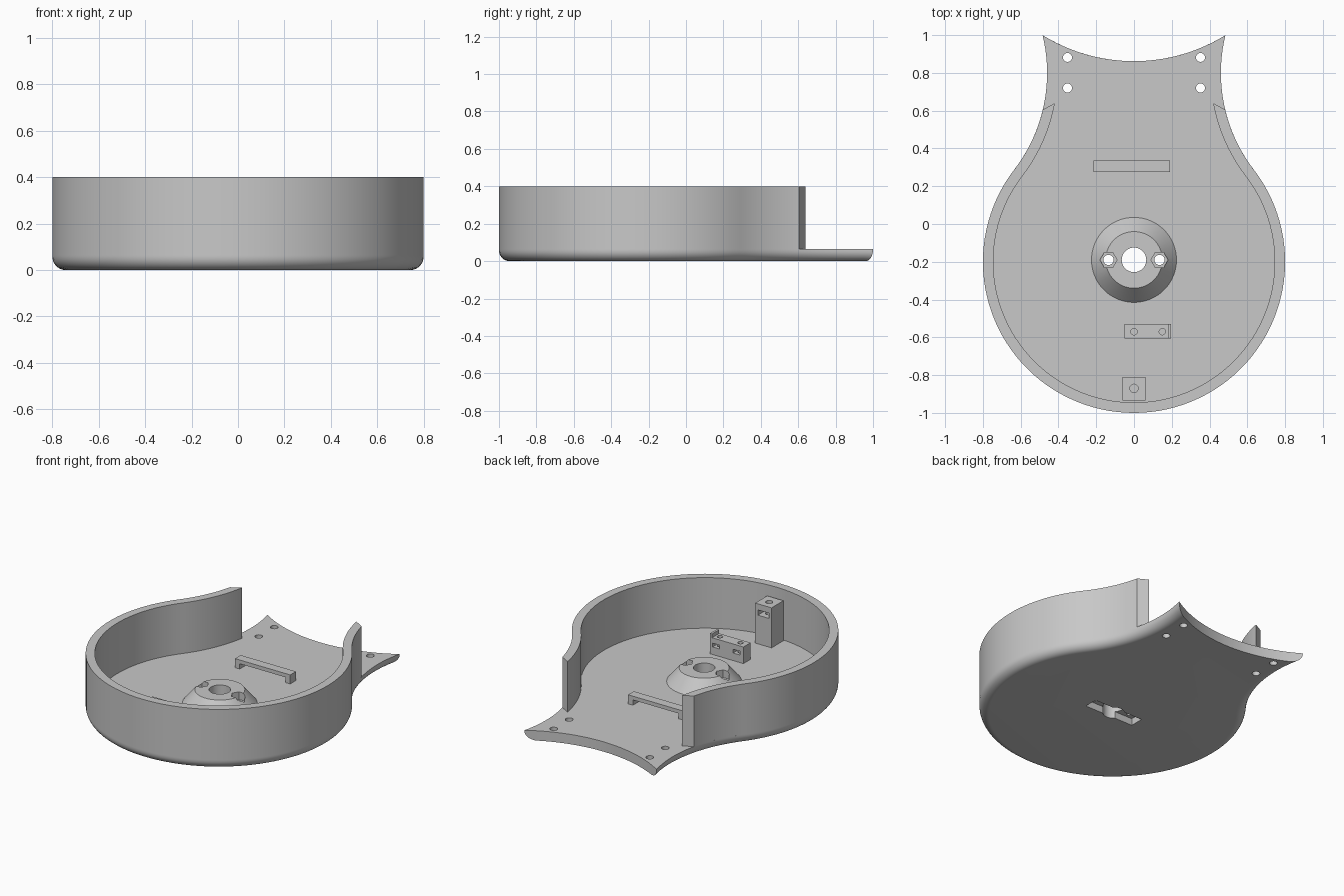
import bpy, bmesh
from math import sin, cos, pi, radians, sqrt, atan2, asin, hypot
from mathutils import Vector, Matrix

if "Cube" in bpy.data.objects:
    bpy.data.objects.remove(bpy.data.objects["Cube"], do_unlink=True)

grey = bpy.data.materials.new("plain grey")
grey.use_nodes = True
grey.diffuse_color = (0.58, 0.58, 0.58, 1)
grey.node_tree.nodes["Principled BSDF"].inputs["Base Color"].default_value = grey.diffuse_color

# Main dimensions
BOWL_Y, BOWL_R = -0.2, 0.8
NECK = Vector((1.3, 0.8))
NECK_R = 0.84
END_Y, END_R = 1.782, 0.92
FLOOR, TOP, FILLET, WALL = 0.065, 0.4, 0.058, 0.055
SHAFT = (0, -0.19)
NUT_X = 0.135


def new_object(name, bm):
    bmesh.ops.recalc_face_normals(bm, faces=bm.faces)
    mesh = bpy.data.meshes.new(name)
    bm.to_mesh(mesh)
    bm.free()
    mesh.materials.append(grey)
    obj = bpy.data.objects.new(name, mesh)
    bpy.context.collection.objects.link(obj)
    return obj


def loft(name, rings):
    """Closed solid through equal-length rings of 3D points."""
    bm = bmesh.new()
    loops = [[bm.verts.new(p) for p in ring] for ring in rings]
    count = len(loops[0])
    for low, high in zip(loops, loops[1:]):
        for i in range(count):
            j = (i + 1) % count
            bm.faces.new((low[i], low[j], high[j], high[i]))
    bm.faces.new(loops[0][::-1])
    bm.faces.new(loops[-1])
    return new_object(name, bm)


def box(name, x, y, z):
    bm = bmesh.new()
    size = Matrix.Diagonal((x[1] - x[0], y[1] - y[0], z[1] - z[0], 1))
    place = Matrix.Translation((sum(x) / 2, sum(y) / 2, sum(z) / 2))
    bmesh.ops.create_cube(bm, size=1, matrix=place @ size)
    return new_object(name, bm)


def rod(name, centre, z, r1, r2=None, sides=32):
    bm = bmesh.new()
    place = Matrix.Translation((*centre, sum(z) / 2)) @ Matrix.Rotation(pi / 2, 4, 'Z')
    bmesh.ops.create_cone(bm, cap_ends=True, segments=sides, radius1=r1,
                          radius2=r1 if r2 is None else r2,
                          depth=z[1] - z[0], matrix=place)
    return new_object(name, bm)


def cut(obj, cutters):
    for c in cutters:
        mod = obj.modifiers.new("cut", 'BOOLEAN')
        mod.operation, mod.solver, mod.object = 'DIFFERENCE', 'EXACT', c
        bpy.context.view_layer.objects.active = obj
        bpy.ops.object.modifier_apply(modifier=mod.name)


def discard(cutters):
    for c in cutters:
        bpy.data.objects.remove(c, do_unlink=True)


def side_path(d, end_y, n=40, m=20):
    """Half outline inset by d: bowl arc, then the concave neck up to end_y."""
    tangent = atan2(NECK.y - BOWL_Y, NECK.x)
    pts = []
    for i in range(n + 1):
        a = -pi / 2 + (tangent + pi / 2) * i / n
        pts.append(((BOWL_R - d) * cos(a), BOWL_Y + (BOWL_R - d) * sin(a)))
    r = NECK_R + d
    last = asin((end_y - NECK.y) / r)
    for i in range(1, m + 1):
        a = -tangent + (last + tangent) * i / m
        pts.append((NECK.x - r * cos(a), NECK.y + r * sin(a)))
    return pts


def corner_y(d):
    """Height at which the inset neck arc meets the end arc."""
    r, axis = NECK_R + d, Vector((0, END_Y)) - NECK
    dist = axis.length
    along = (dist * dist + r * r - END_R ** 2) / (2 * dist)
    h = sqrt(r * r - along * along)
    u = axis / dist
    options = [NECK + u * along + Vector((-u.y, u.x)) * h * s for s in (1, -1)]
    return min(options, key=lambda p: p.y).y


def plate_ring(d, z, n=14):
    half = side_path(d, corner_y(d))
    x, y = half[-1]
    a = atan2(x, END_Y - y)
    for i in range(1, n + 1):
        t = a * (1 - i / n)
        half.append((END_R * sin(t), END_Y - END_R * cos(t)))
    other = [(-px, py) for px, py in half[-2:0:-1]]
    return [(px, py, z) for px, py in half + other]


# Base plate with rounded lower edge
rings = []
for i in range(9):
    a = pi / 2 * i / 8
    rings.append(plate_ring(FILLET * (1 - sin(a)), FILLET * (1 - cos(a))))
rings.append(plate_ring(0, FLOOR))
base = loft("base_plate", rings)

# Curved wall, open at the neck
def wall_path(d, end_y):
    half = side_path(d, end_y)
    return [(-x, y) for x, y in half[:0:-1]] + half

section = wall_path(0, 0.605) + wall_path(WALL, 0.64)[::-1]
wall = loft("side_wall", [[(x, y, z) for x, y in section] for z in (FLOOR, TOP)])

# Raised hub with shaft hole, nut pockets and underside slot
hub = rod("centre_hub", SHAFT, (FLOOR, 0.155), 0.225, 0.15, 64)
through = [rod("shaft_cutter", SHAFT, (-0.1, 0.3), 0.065, sides=40)]
pockets = []
for s in (-1, 1):
    spot = (s * NUT_X, SHAFT[1])
    through.append(rod("screw_cutter", spot, (-0.1, 0.3), 0.027, sides=20))
    pockets.append(rod("nut_cutter", spot, (0.105, 0.3), 0.045, sides=6))
slot = box("slot_cutter", (-0.18, 0.18), (SHAFT[1] - 0.045, SHAFT[1] + 0.045), (-0.1, 0.045))
mounts = [rod("mount_cutter", (s * 0.352, y), (-0.1, 0.2), 0.024, sides=20)
          for s in (-1, 1) for y in (0.72, 0.882)]
cut(hub, through + pockets)
cut(base, through + [slot] + mounts)
discard(through + pockets + [slot] + mounts)

# Cable bridge on two feet
strap_y = (0.275, 0.335)
bridge = box("cable_bridge", (-0.215, 0.19), strap_y, (FLOOR, 0.125))
gap = box("gap_cutter", (-0.18, 0.155), (0.2, 0.4), (0, 0.1))
cut(bridge, [gap])
discard([gap])

# Small two-screw block with end lip
block = box("screw_block", (-0.05, 0.18), (-0.605, -0.53), (FLOOR, 0.175))
lip = box("block_lip", (0.18, 0.195), (-0.605, -0.53), (FLOOR, 0.2))
tools = []
for x in (0, 0.15):
    tools.append(rod("hole_cutter", (x, -0.57), (0.08, 0.3), 0.017, sides=20))
    tools.append(box("nut_slot_cutter", (x - 0.026, x + 0.026), (-0.59, -0.5), (0.115, 0.14)))
cut(block, tools)
discard(tools)

# Tall screw post against the wall
post = box("screw_post", (-0.06, 0.06), (-0.935, -0.81), (FLOOR, 0.33))
tools = [rod("hole_cutter", (0, -0.87), (0.2, 0.5), 0.022, sides=20),
         box("nut_slot_cutter", (-0.04, 0.04), (-0.91, -0.7), (0.255, 0.29))]
cut(post, tools)
discard(tools)

# Smooth curved surfaces, crisp edges
bpy.ops.object.select_all(action='DESELECT')
for obj in (base, wall, hub, bridge, block, lip, post):
    obj.select_set(True)
bpy.context.view_layer.objects.active = base
bpy.ops.object.shade_smooth_by_angle(angle=radians(30))
